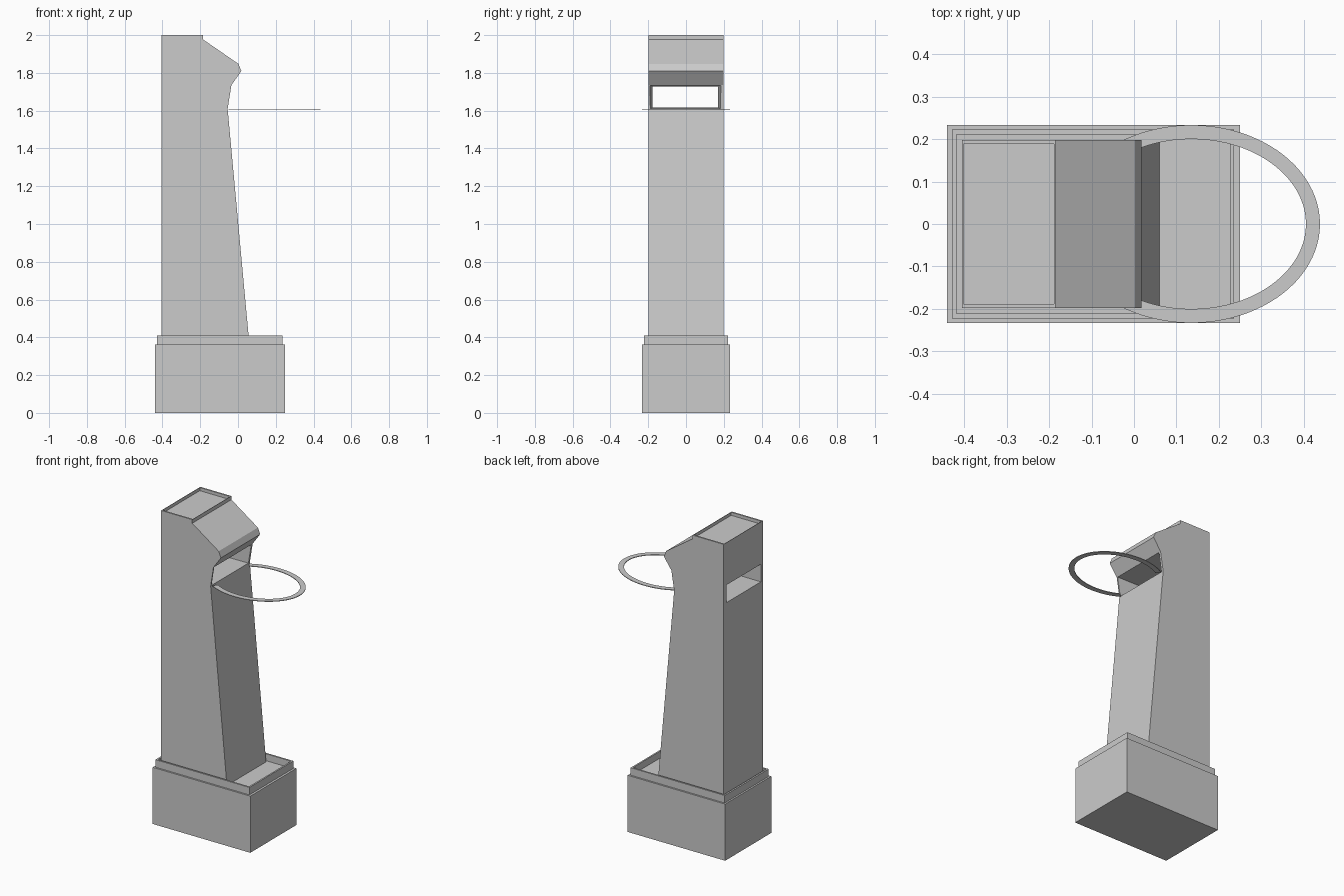
import bpy, bmesh, math

if "Cube" in bpy.data.objects:
    bpy.data.objects.remove(bpy.data.objects["Cube"])


def make_object(name, bm):
    bmesh.ops.recalc_face_normals(bm, faces=bm.faces[:])
    mesh = bpy.data.meshes.new(name)
    bm.to_mesh(mesh)
    bm.free()
    obj = bpy.data.objects.new(name, mesh)
    bpy.context.collection.objects.link(obj)
    return obj


def loft(name, rings):
    """Closed solid through two matching point rings."""
    bm = bmesh.new()
    a, b = [[bm.verts.new(p) for p in ring] for ring in rings]
    n = len(a)
    bm.faces.new(a)
    bm.faces.new(b[::-1])
    for i in range(n):
        bm.faces.new((a[i], a[(i + 1) % n], b[(i + 1) % n], b[i]))
    return make_object(name, bm)


def box(name, x, y, z):
    ring = lambda h: [(x[0], y[0], h), (x[1], y[0], h), (x[1], y[1], h), (x[0], y[1], h)]
    return loft(name, [ring(z[0]), ring(z[1])])


def cut(target, cutter):
    mod = target.modifiers.new("cut", 'BOOLEAN')
    mod.operation = 'DIFFERENCE'
    mod.solver = 'EXACT'
    mod.object = cutter
    bpy.context.view_layer.objects.active = target
    bpy.ops.object.modifier_apply(modifier=mod.name)
    bpy.data.objects.remove(cutter)


# Plinth and the shallow tray on top of it
box("plinth", (-0.44, 0.25), (-0.233, 0.233), (0, 0.362))
tray = box("tray", (-0.429, 0.236), (-0.222, 0.222), (0.362, 0.41))
cut(tray, box("tray_cutter", (-0.418, 0.226), (-0.211, 0.211), (0.366, 0.5)))

# Column with leaning front and overhanging hood
profile = [(-0.405, 0.366), (0.06, 0.366), (-0.055, 1.61), (-0.035, 1.735),
           (0.018, 1.81), (0.002, 1.848), (-0.185, 1.977), (-0.185, 2.0), (-0.405, 2.0)]
column = loft("column", [[(x, y, z) for x, z in profile] for y in (-0.198, 0.198)])

# Recess in the top, and the window that narrows towards the back
cut(column, box("top_cutter", (-0.402, -0.188), (-0.188, 0.188), (1.98, 2.1)))


def window_ring(x, y0, y1, z0, z1):
    return [(x, y0, z0), (x, y1, z0), (x, y1, z1), (x, y0, z1)]


cut(column, loft("window_cutter", [window_ring(-0.42, -0.177, 0.168, 1.617, 1.729),
                                   window_ring(0.03, -0.192, 0.187, 1.61, 1.735)]))

# Flat oval hoop, running into the column front
bm = bmesh.new()
rows = []
segments = 64
start = math.radians(128)
for i in range(segments + 1):
    t = -start + 2 * start * i / segments
    c, s = math.cos(t), math.sin(t)
    rows.append([bm.verts.new((0.135 + rx * c, ry * s, z))
                 for rx, ry, z in ((0.303, 0.233, 1.605), (0.27, 0.2, 1.605),
                                   (0.27, 0.2, 1.609), (0.303, 0.233, 1.609))])
for a, b in zip(rows, rows[1:]):
    for k in range(4):
        bm.faces.new((a[k], a[(k + 1) % 4], b[(k + 1) % 4], b[k]))
bm.faces.new(rows[0])
bm.faces.new(rows[-1][::-1])
make_object("hoop", bm)
